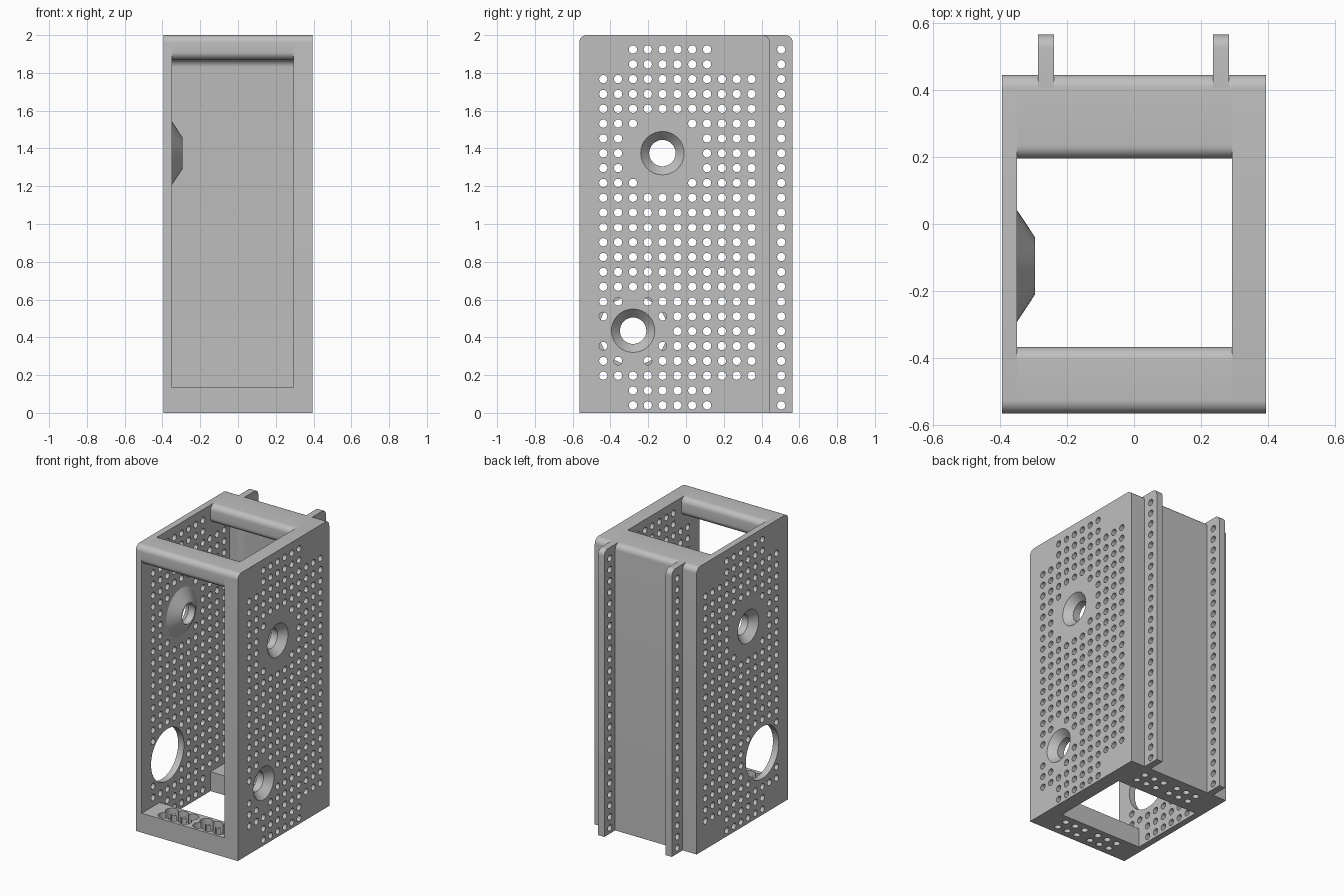
import bpy, bmesh, math
from mathutils import Matrix

cube = bpy.data.objects.get("Cube")
if cube:
    bpy.data.objects.remove(cube)

grey = bpy.data.materials.new("light_grey")
grey.use_nodes = True
COLOUR = (0.52, 0.52, 0.52, 1)
grey.diffuse_color = COLOUR
grey.node_tree.nodes["Principled BSDF"].inputs["Base Color"].default_value = COLOUR

# Main dimensions
FRONT, BACK, PANEL = -0.565, 0.445, 0.405
IN_FRONT, IN_BACK = -0.367, 0.195
OUT, IN_RIGHT, IN_LEFT = 0.394, -0.349, 0.293
TOP, BAR, FLOOR, ROUND = 2.0, 1.87, 0.135, 0.04
PITCH, HOLE = 0.0785, 0.022
UPPER, LOWER = (-0.125, 1.375), (-0.28, 0.435)
SINK, BORE, BIG = 0.115, 0.07, 0.182


def finish(name, mesh):
    """Clean the mesh, give it the material and smooth its curved faces."""
    bm = bmesh.new()
    bm.from_mesh(mesh)
    bmesh.ops.remove_doubles(bm, verts=bm.verts, dist=0.0001)
    bmesh.ops.recalc_face_normals(bm, faces=bm.faces)
    bm.to_mesh(mesh)
    bm.free()
    mesh.materials.clear()
    mesh.materials.append(grey)
    obj = bpy.data.objects.new(name, mesh)
    bpy.context.collection.objects.link(obj)
    smooth(obj)
    return obj


def smooth(obj):
    bpy.ops.object.select_all(action="DESELECT")
    obj.select_set(True)
    bpy.context.view_layer.objects.active = obj
    bpy.ops.object.shade_smooth_by_angle(angle=math.radians(30))


def arc(centre, r, start, end, steps=8):
    """Points of an arc in the y-z plane, angles in degrees."""
    angles = [math.radians(start + (end - start) * i / steps) for i in range(steps + 1)]
    return [(centre[0] + r * math.cos(a), centre[1] + r * math.sin(a)) for a in angles]


def circle(centre, r, sides=16):
    return arc(centre, r, 0, 360, sides)[:-1]


def plate(name, loops, x0, x1):
    """Outline with holes in the y-z plane, extruded from x0 to x1."""
    curve = bpy.data.curves.new(name + "_outline", "CURVE")
    curve.dimensions = "2D"
    curve.fill_mode = "BOTH"
    curve.extrude = (x1 - x0) / 2
    for loop in loops:
        spline = curve.splines.new("POLY")
        spline.points.add(len(loop) - 1)
        for point, (y, z) in zip(spline.points, loop):
            point.co = (y, z, 0, 1)
        spline.use_cyclic_u = True
    temp = bpy.data.objects.new(name + "_temp", curve)
    bpy.context.collection.objects.link(temp)
    bpy.context.view_layer.update()
    mesh = bpy.data.meshes.new_from_object(
        temp.evaluated_get(bpy.context.evaluated_depsgraph_get()))
    bpy.data.objects.remove(temp)
    bpy.data.curves.remove(curve)
    mesh.transform(Matrix(((0, 0, 1, (x0 + x1) / 2), (1, 0, 0, 0),
                           (0, 1, 0, 0), (0, 0, 0, 1))))
    return finish(name, mesh)


def collar(name, centre, profile):
    """Ring turned about an x-wise axis from (x, radius) points."""
    bm = bmesh.new()
    y, z = centre
    verts = [bm.verts.new((x, y + r, z)) for x, r in profile]
    edges = [bm.edges.new((v, verts[i - 1])) for i, v in enumerate(verts)]
    bmesh.ops.spin(bm, geom=verts + edges, cent=(0, y, z), axis=(1, 0, 0),
                   angle=math.tau, steps=32, use_merge=True)
    mesh = bpy.data.meshes.new(name)
    bm.to_mesh(mesh)
    bm.free()
    return finish(name, mesh)


def hole_grid(lower_gap):
    """Small wall holes, left out around the two large openings."""
    holes = []
    for row in range(25):
        columns = range(11) if 2 <= row <= 22 else range(2, 8)
        for col in columns:
            p = (-0.438 + PITCH * col, 0.04 + PITCH * row)
            if math.dist(p, UPPER) > 0.2 and math.dist(p, LOWER) > lower_gap:
                holes.append(circle(p, HOLE))
    return holes


# Side walls: thick one at +x, thin one at -x
wall = ([(FRONT, 0), (BACK, 0)]
        + arc((BACK - ROUND, TOP - ROUND), ROUND, 0, 90)
        + arc((FRONT + ROUND, TOP - ROUND), ROUND, 90, 180))
upper_hole = circle(UPPER, SINK, 32)
plate("left_wall", [wall, upper_hole, circle(LOWER, SINK, 32)] + hole_grid(0.165),
      IN_LEFT, OUT)
plate("right_wall", [wall, upper_hole, circle(LOWER, BIG, 48)] + hole_grid(0.21),
      -OUT, IN_RIGHT)

# Countersunk collars, and the inner boss of the thin wall
sink = [(OUT, SINK), (OUT - 0.05, BORE), (IN_LEFT, BORE), (IN_LEFT, SINK)]
collar("upper_left_countersink", UPPER, sink)
collar("lower_left_countersink", LOWER, sink)
collar("right_boss", UPPER, [(-OUT, SINK), (0.05 - OUT, BORE), (-0.295, BORE),
                             (-0.295, 0.085), (IN_RIGHT, 0.167), (IN_RIGHT, SINK)])

# Top front bar, rounded on all four edges
f0, f1, b0, b1 = FRONT + ROUND, IN_FRONT - ROUND, BAR + ROUND, TOP - ROUND
plate("top_front_bar", [arc((f1, b1), ROUND, 0, 90) + arc((f0, b1), ROUND, 90, 180)
                        + arc((f0, b0), ROUND, 180, 270) + arc((f1, b0), ROUND, 270, 360)],
      IN_RIGHT, IN_LEFT)

# Back panel joined to the top rear bar by a fillet
plate("back_panel", [[(PANEL, FLOOR), (BACK, FLOOR)]
                     + arc((BACK - ROUND, b1), ROUND, 0, 90)
                     + arc((IN_BACK + ROUND, b1), ROUND, 90, 180)
                     + arc((IN_BACK + ROUND, b0), ROUND, 180, 270)
                     + arc((PANEL - ROUND, BAR - ROUND), ROUND, 90, 0)],
      IN_RIGHT, IN_LEFT)

# Floor bars with two groups of counterbored holes each
for name, y0, y1 in (("floor_front_bar", FRONT, IN_FRONT), ("floor_rear_bar", IN_BACK, BACK)):
    bar = plate(name, [[(y0, 0), (y1, 0), (y1, FLOOR), (y0, FLOOR)]], IN_RIGHT, IN_LEFT)
    bm = bmesh.new()
    for side in (-1, 1):
        for col in range(3):
            for row in (-0.5, 0.5):
                x = side * (0.055 + PITCH * col)
                y = (y0 + y1) / 2 + PITCH * row
                for r, low in ((HOLE, -0.1), (0.043, 0.06)):
                    bmesh.ops.create_cone(
                        bm, cap_ends=True, segments=20, radius1=r, radius2=r, depth=0.3 - low,
                        matrix=Matrix.Translation((x, y, (0.3 + low) / 2)))
    cut_mesh = bpy.data.meshes.new(name + "_cutter")
    bm.to_mesh(cut_mesh)
    bm.free()
    cutter = bpy.data.objects.new(name + "_cutter", cut_mesh)
    bpy.context.collection.objects.link(cutter)
    mod = bar.modifiers.new("holes", "BOOLEAN")
    mod.operation, mod.solver, mod.object = "DIFFERENCE", "EXACT", cutter
    mod.use_self = True
    bpy.context.view_layer.objects.active = bar
    bpy.ops.object.modifier_apply(modifier=mod.name)
    bpy.data.objects.remove(cutter)
    smooth(bar)

# Perforated rails on the back
rail = ([(BACK - ROUND, 0), (-FRONT, 0)]
        + arc((-FRONT - ROUND, TOP - ROUND), ROUND, 0, 90) + [(BACK - ROUND, TOP)])
rail_holes = [circle((0.504, 0.04 + PITCH * i), HOLE) for i in range(25)]
for name, x in (("left_rail", 0.26), ("right_rail", -0.262)):
    plate(name, [rail] + rail_holes, x - 0.024, x + 0.024)
